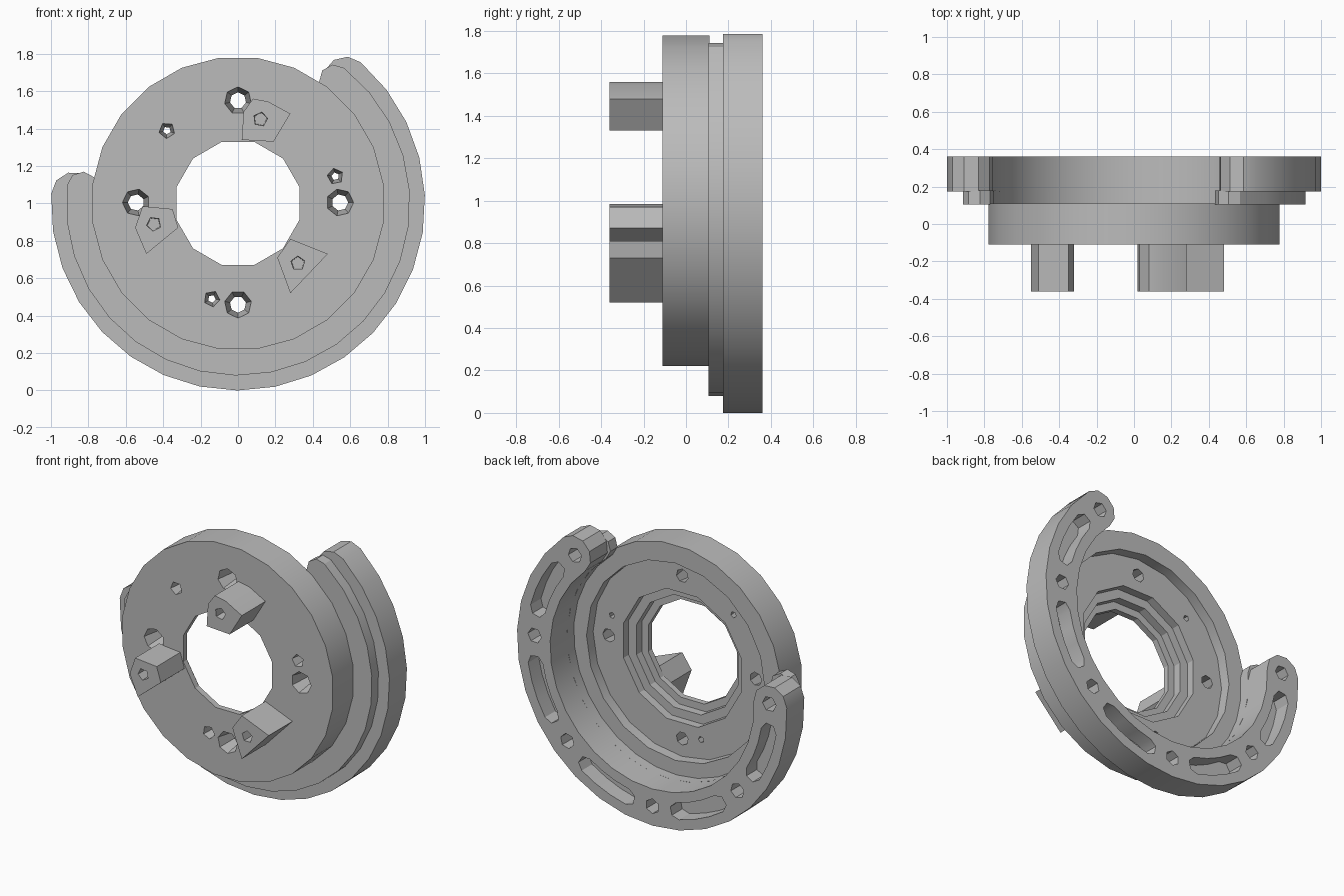
import bpy, bmesh, math

cube = bpy.data.objects.get("Cube")
if cube:
    bpy.data.objects.remove(cube, do_unlink=True)

AXIS = 1.0                      # height of the ring axis
FRONT, STEP, BACK = -0.11, 0.11, 0.36

steel = bpy.data.materials.new("plain grey")
steel.use_nodes = True
grey = (0.5, 0.5, 0.5, 1)
steel.diffuse_color = grey
steel.node_tree.nodes["Principled BSDF"].inputs["Base Color"].default_value = grey


def loft(bm, loops):
    """Closed solid through matching (x, y, z) loops."""
    rings = [[bm.verts.new(p) for p in loop] for loop in loops]
    n = len(rings[0])
    for a, b in zip(rings, rings[1:]):
        for i in range(n):
            j = (i + 1) % n
            bm.faces.new((a[i], a[j], b[j], b[i]))
    bm.faces.new(rings[0][::-1])
    bm.faces.new(rings[-1])


def prism(bm, outline, y0, y1):
    loft(bm, [[(x, y, z) for x, z in outline] for y in (y0, y1)])


def turned(bm, x, z, stations, sides, turn=0.0):
    """Solid of revolution about y from (radius, y) stations."""
    angles = [turn + math.tau * i / sides for i in range(sides)]
    loft(bm, [[(x + r * math.cos(a), y, z + r * math.sin(a)) for a in angles]
              for r, y in stations])


def arc_band(inner, outer, start, end, steps, cap):
    """Outline of a circular band with rounded ends, angles in degrees."""
    mid, half = (inner + outer) / 2, (outer - inner) / 2
    a0, a1 = math.radians(start), math.radians(end)
    sweep = [a0 + (a1 - a0) * i / steps for i in range(steps + 1)]
    way = 1 if a1 > a0 else -1

    def round_end(a, base, sign):
        pts = []
        for i in range(1, cap):
            t = base + math.pi * i / cap
            u, v = half * math.cos(t), sign * half * math.sin(t)
            pts.append(((mid + u) * math.cos(a) - v * math.sin(a),
                        (mid + u) * math.sin(a) + v * math.cos(a)))
        return pts

    pts = [(outer * math.cos(a), outer * math.sin(a)) for a in sweep]
    pts += round_end(a1, 0, way)
    pts += [(inner * math.cos(a), inner * math.sin(a)) for a in reversed(sweep)]
    pts += round_end(a0, math.pi, way)
    return [(x, z + AXIS) for x, z in pts]


def make(name, bm):
    bmesh.ops.recalc_face_normals(bm, faces=bm.faces)
    mesh = bpy.data.meshes.new(name)
    bm.to_mesh(mesh)
    bm.free()
    mesh.materials.append(steel)
    ob = bpy.data.objects.new(name, mesh)
    bpy.context.collection.objects.link(ob)
    return ob


def cut(ob, bm):
    """Subtract the solids in bm from the object."""
    cutter = make("cutter", bm)
    cutter.hide_render = True
    mod = ob.modifiers.new("cut", 'BOOLEAN')
    mod.operation, mod.solver, mod.object = 'DIFFERENCE', 'EXACT', cutter
    bpy.context.view_layer.update()
    deps = bpy.context.evaluated_depsgraph_get()
    mesh = bpy.data.meshes.new_from_object(ob.evaluated_get(deps))
    ob.modifiers.clear()
    ob.data = mesh
    bpy.data.objects.remove(cutter, do_unlink=True)


def finish(ob, angle=28):
    bpy.ops.object.select_all(action='DESELECT')
    ob.select_set(True)
    bpy.context.view_layer.objects.active = ob
    bpy.ops.object.shade_smooth_by_angle(angle=math.radians(angle))


# Front disc with a shallow rear recess
bm = bmesh.new()
turned(bm, 0, AXIS, [(0.785, FRONT), (0.785, STEP)], 24, math.pi / 24)
disc = make("front_disc", bm)

bm = bmesh.new()
turned(bm, 0, AXIS, [(0.66, 0.04), (0.66, 0.2)], 20)
cut(disc, bm)

# Stepped centre bore
bm = bmesh.new()
turned(bm, 0, AXIS, [(0.34, -0.2), (0.34, -0.07), (0.39, -0.07), (0.39, -0.015),
                     (0.45, -0.015), (0.45, 0.2)], 12, math.pi / 12)
cut(disc, bm)

# Tapered bolt holes and small pin holes
bm = bmesh.new()
for i in range(4):
    a = math.pi / 2 * i
    turned(bm, 0.545 * math.cos(a), AXIS + 0.005 + 0.545 * math.sin(a),
           [(0.075, -0.12), (0.04, 0.06)], 7, a)
for x, z in ((-0.38, 1.39), (0.52, 1.145), (-0.14, 0.49)):
    turned(bm, x, z, [(0.045, -0.12), (0.018, 0.06)], 5, x)
cut(disc, bm)
finish(disc)

# Open rear ring: a narrow step, then the wide rim
START, END = 49, -183
bm = bmesh.new()
prism(bm, arc_band(0.755, 0.92, START + 3, END - 3, 20, 4), STEP - 0.005, 0.18)
finish(make("ring_step", bm))

bm = bmesh.new()
prism(bm, arc_band(0.755, 1.0, START, END, 20, 5), 0.175, BACK)
rim = make("ring_rim", bm)

# Blind holes and curved slots alternate around the rear of the rim
bm = bmesh.new()
pitch = (END - START) / 5
for i in range(6):
    a = START + pitch * i
    t = math.radians(a)
    turned(bm, 0.87 * math.cos(t), AXIS + 0.87 * math.sin(t),
           [(0.05, 0.25), (0.05, 0.4)], 6, t)
    if i < 5:
        m = a + pitch / 2
        prism(bm, arc_band(0.82, 0.93, m + 11, m - 11, 3, 3), 0.25, 0.4)
cut(rim, bm)
finish(rim)

# Three front lugs, each with a blind hole
lugs = {
    "upper_lug": ([(0.02, 1.34), (0.03, 1.49), (0.08, 1.56), (0.16, 1.545),
                   (0.28, 1.48), (0.19, 1.33)], (0.12, 1.45)),
    "right_lug": ([(-0.55, 0.87), (-0.51, 0.985), (-0.35, 0.97),
                   (-0.32, 0.87), (-0.49, 0.73)], (-0.45, 0.89)),
    "lower_lug": ([(0.21, 0.71), (0.28, 0.81), (0.48, 0.73),
                   (0.28, 0.52)], (0.32, 0.68)),
}
for name, (outline, (x, z)) in lugs.items():
    bm = bmesh.new()
    prism(bm, outline, -BACK, FRONT + 0.005)
    lug = make(name, bm)
    bm = bmesh.new()
    turned(bm, x, z, [(0.04, -0.4), (0.035, -0.2)], 5, x)
    cut(lug, bm)
    finish(lug, 20)
